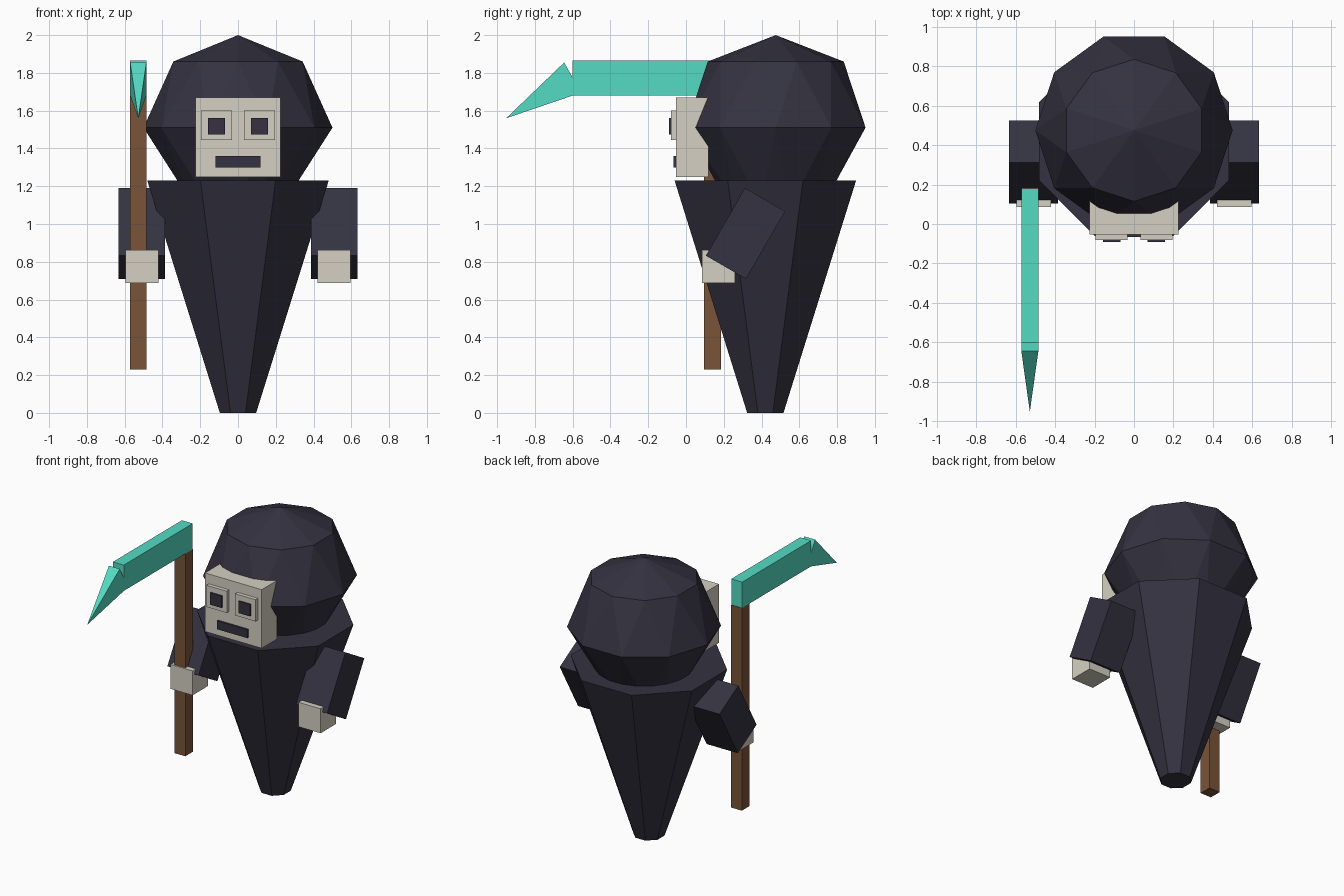
import bpy, bmesh
from math import sin, cos, tau, radians
from mathutils import Matrix, Vector

cube = bpy.data.objects.get("Cube")
if cube:
    bpy.data.objects.remove(cube, do_unlink=True)


def material(name, rgb):
    m = bpy.data.materials.new(name)
    m.use_nodes = True
    m.diffuse_color = (*rgb, 1)
    bsdf = next(n for n in m.node_tree.nodes if n.type == 'BSDF_PRINCIPLED')
    bsdf.inputs["Base Color"].default_value = (*rgb, 1)
    return m


CLOTH = material("dark_cloth", (0.034, 0.032, 0.052))
BONE = material("pale_bone", (0.66, 0.63, 0.54))
WOOD = material("brown_wood", (0.19, 0.087, 0.041))
STEEL = material("teal_blade", (0.09, 0.71, 0.55))


def finish(name, bm, mat):
    bmesh.ops.recalc_face_normals(bm, faces=bm.faces)
    mesh = bpy.data.meshes.new(name)
    bm.to_mesh(mesh)
    bm.free()
    mesh.materials.append(mat)
    ob = bpy.data.objects.new(name, mesh)
    bpy.context.scene.collection.objects.link(ob)
    return ob


def box(name, mat, x, y, z, tilt=0):
    """Box given by its (min, max) on each axis, tilted about X at its centre."""
    bm = bmesh.new()
    bmesh.ops.create_cube(bm, size=1)
    size = [b - a for a, b in (x, y, z)]
    centre = Vector([(a + b) / 2 for a, b in (x, y, z)])
    bmesh.ops.transform(bm, verts=bm.verts, matrix=Matrix.Translation(centre)
                        @ Matrix.Rotation(radians(tilt), 4, 'X')
                        @ Matrix.Diagonal((*size, 1)))
    return finish(name, bm, mat)


def hull(name, mat, points):
    bm = bmesh.new()
    for p in points:
        bm.verts.new(p)
    bmesh.ops.convex_hull(bm, input=bm.verts)
    return finish(name, bm, mat)


def ring(n, r, y, z, turn=0):
    """Regular polygon; turn is a fraction of one side."""
    return [(r * cos((i + turn) * tau / n), y + r * sin((i + turn) * tau / n), z)
            for i in range(n)]


# Hood: staggered ten-sided rings under a shallow point
HOOD_Y = 0.475
hull("hood", CLOTH, ring(10, 0.25, HOOD_Y, 1.1, 0.5) + ring(10, 0.5, HOOD_Y, 1.51)
     + ring(10, 0.36, HOOD_Y, 1.86, 0.5) + [(0, HOOD_Y, 2)])

# Robe: eight-sided taper, flat side forward
bm = bmesh.new()
bmesh.ops.create_cone(bm, cap_ends=True, segments=8, radius1=0.104, radius2=0.52,
                      depth=1.23,
                      matrix=Matrix.Translation((0, 0.42, 0.615))
                      @ Matrix.Rotation(tau / 16, 4, 'Z'))
finish("robe", bm, CLOTH)

# Face
box("face", BONE, (-0.225, 0.225), (-0.053, 0.12), (1.25, 1.67))
box("mouth", CLOTH, (-0.12, 0.12), (-0.067, -0.04), (1.3, 1.36))

# Paired parts
for side, s in (("left", 1), ("right", -1)):
    def span(a, b):
        return tuple(sorted((a * s, b * s)))
    box(side + "_eye_socket", BONE, span(0.033, 0.195), (-0.08, -0.04), (1.445, 1.6))
    box(side + "_pupil", CLOTH, span(0.068, 0.158), (-0.091, -0.06), (1.475, 1.56))
    box(side + "_sleeve", CLOTH, span(0.386, 0.633), (0.192, 0.438), (0.743, 1.157), -30)
    box(side + "_hand", BONE, span(0.42, 0.595), (0.085, 0.26), (0.688, 0.863))

# Scythe
X0, X1 = -0.571, -0.485
box("scythe_pole", WOOD, (X0, X1), (0.096, 0.184), (0.23, 1.68))
box("scythe_blade", STEEL, (X0, X1), (-0.6, 0.18), (1.68, 1.865))
hull("scythe_tip", STEEL,
     [(x, y, z) for x in (X0, X1)
      for y, z in ((-0.645, 1.855), (-0.6, 1.775), (-0.6, 1.68))]
     + [((X0 + X1) / 2, -0.952, 1.56)])
